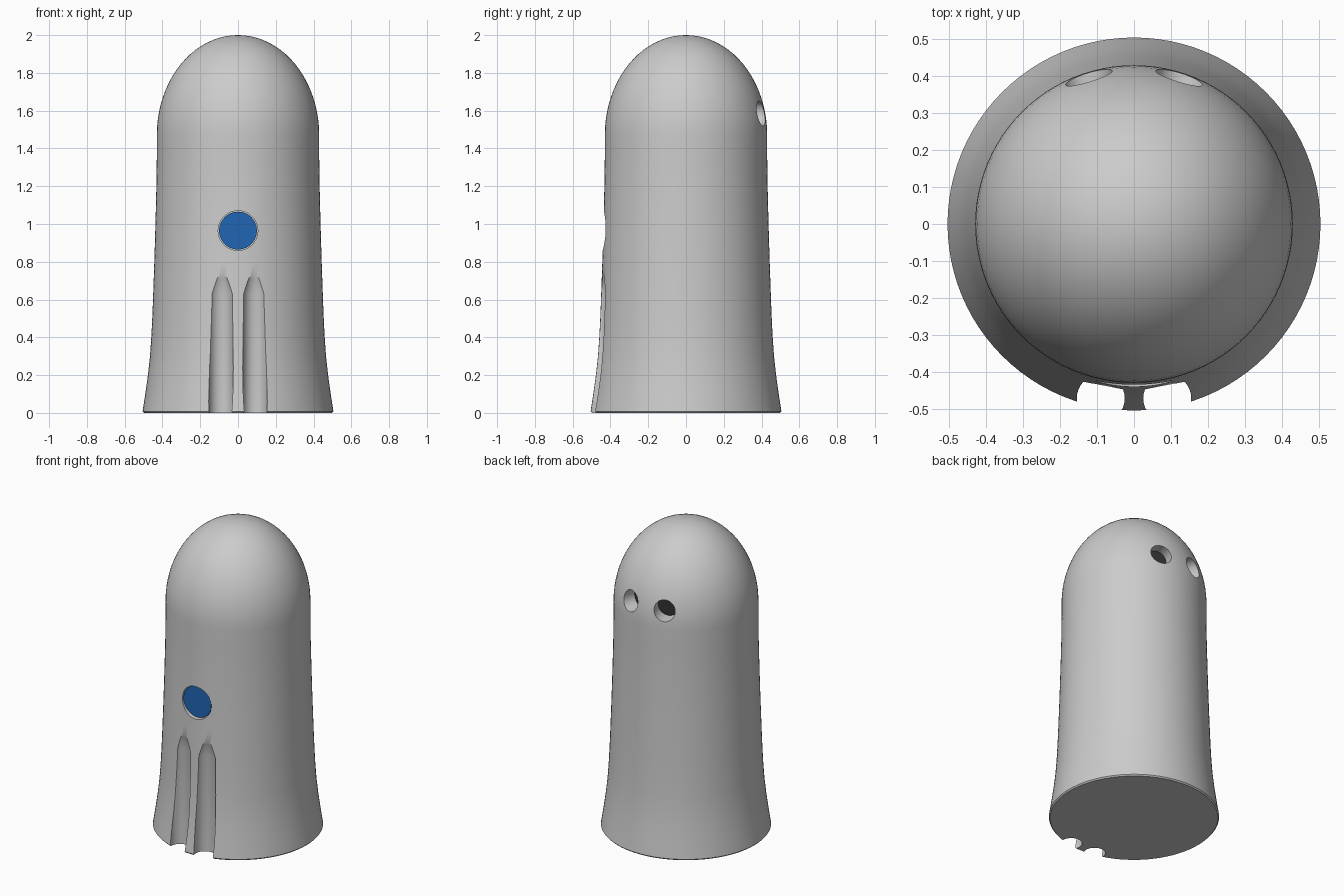
import bpy, bmesh, math
from mathutils import Matrix, Vector

if "Cube" in bpy.data.objects:
    bpy.data.objects.remove(bpy.data.objects["Cube"])


def link(name, bm):
    bmesh.ops.recalc_face_normals(bm, faces=bm.faces)
    mesh = bpy.data.meshes.new(name)
    bm.to_mesh(mesh)
    bm.free()
    ob = bpy.data.objects.new(name, mesh)
    bpy.context.collection.objects.link(ob)
    return ob


def lathe(name, profile, sides, matrix=Matrix()):
    """Closed solid of revolution from (radius, height) points, around local z."""
    bm = bmesh.new()
    rings = []
    for r, z in profile:
        if r == 0:
            rings.append([bm.verts.new((0, 0, z))])
        else:
            rings.append([bm.verts.new((r * math.cos(2 * math.pi * i / sides),
                                        r * math.sin(2 * math.pi * i / sides), z))
                          for i in range(sides)])
    for a, b in zip(rings, rings[1:]):
        for i in range(sides):
            j = (i + 1) % sides
            if len(b) == 1:
                bm.faces.new((a[i], a[j], b[0]))
            else:
                bm.faces.new((a[i], a[j], b[j], b[i]))
    for ring in (rings[0], rings[-1]):
        if len(ring) > 1:
            bm.faces.new(ring)
    bm.transform(matrix)
    return link(name, bm)


def facing(pos, direction):
    """Matrix placing local z along direction at pos."""
    return Matrix.Translation(pos) @ Vector(direction).to_track_quat('Z', 'Y').to_matrix().to_4x4()


def smooth(ob):
    bpy.ops.object.select_all(action='DESELECT')
    ob.select_set(True)
    bpy.context.view_layer.objects.active = ob
    bpy.ops.object.shade_smooth_by_angle(angle=math.radians(30))


def material(name, color):
    mat = bpy.data.materials.new(name)
    mat.diffuse_color = (*color, 1)
    mat.use_nodes = True
    mat.node_tree.nodes["Principled BSDF"].inputs["Base Color"].default_value = mat.diffuse_color
    return mat


# Body: flared base, straight column and elliptical dome
profile = [(0.498, 0), (0.505, 0.008), (0.491, 0.1), (0.477, 0.2), (0.466, 0.3),
           (0.459, 0.4), (0.454, 0.5), (0.450, 0.6), (0.443, 0.8), (0.437, 1.0),
           (0.432, 1.2), (0.43, 1.35)]
for k in range(21):
    t = math.pi / 2 * k / 20
    profile.append((0.43 * math.cos(t) if k < 20 else 0, 1.47 + 0.53 * math.sin(t)))
body = lathe("body", profile, 96)

cutters = []
blue = material("blue", (0.015, 0.13, 0.45))
dark = material("dark", (0.03, 0.03, 0.03))

# Two front grooves with pointed tops
for s in (-1, 1):
    groove = [(0.065, -0.1), (0.065, 0.63), (0.045, 0.71), (0, 0.84)]
    cutters.append(lathe("groove_cutter", groove, 32,
                         Matrix.Translation((s * 0.09, -0.472, 0))))

# Front button in a shallow recess
button_z = 0.965
cutters.append(lathe("button_cutter", [(0.105, 0), (0.105, 0.2)], 48,
                     facing((0, -0.39, button_z), (0, -1, 0))))
button = lathe("button", [(0.1, 0), (0.1, 0.035)], 48,
               facing((0, -0.385, button_z), (0, -1, 0)))
button.data.materials.append(blue)
smooth(button)

# Two round holes high on the back, with dark ends
for s, side in ((-1, "left"), (1, "right")):
    out = Vector((s * 0.125, 0.405, 0)).normalized()
    base = out * 0.33 + Vector((0, 0, 1.585))
    cutters.append(lathe("hole_cutter", [(0.066, 0), (0.066, 0.3)], 40, facing(base, out)))
    end = lathe("hole_end_" + side, [(0.0655, -0.005), (0.0655, 0.005)], 40, facing(base, out))
    end.data.materials.append(dark)

# Cut the body, then discard the cutters
bpy.context.view_layer.objects.active = body
for cutter in cutters:
    cutter.hide_render = True
    mod = body.modifiers.new("cut", 'BOOLEAN')
    mod.operation = 'DIFFERENCE'
    mod.solver = 'EXACT'
    mod.object = cutter
    bpy.ops.object.modifier_apply(modifier=mod.name)
    bpy.data.objects.remove(cutter)
smooth(body)
